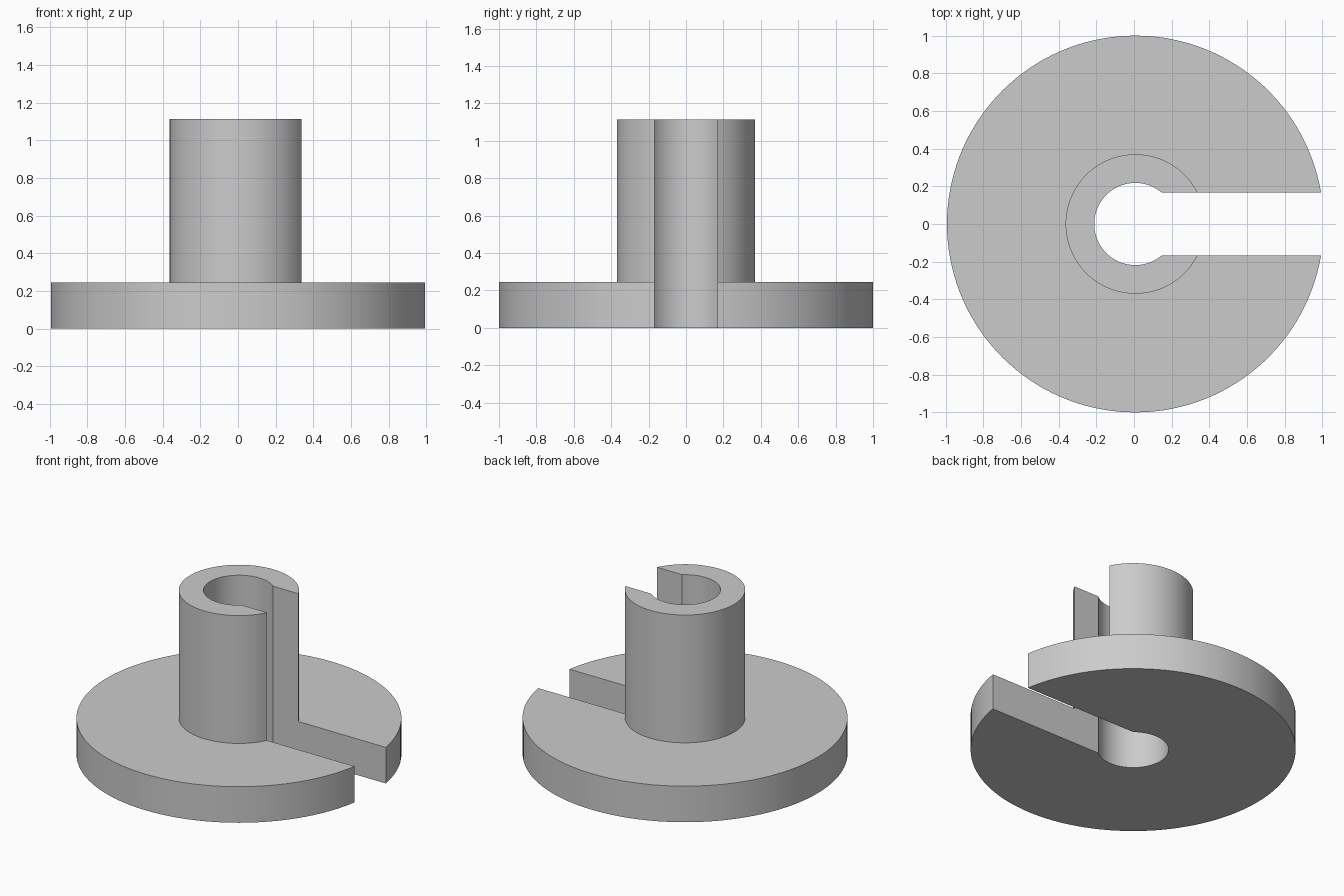
import bpy
import bmesh
from math import asin, cos, sin, pi

cube = bpy.data.objects.get("Cube")
if cube:
    bpy.data.objects.remove(cube, do_unlink=True)

SLOT = 0.168          # half width of the slot
SHIFT = 0.007         # centres the slotted disc on x
STEPS = 128
BORE, SLEEVE, DISC = 0.218, 0.37, 1.0
DISC_TOP, SLEEVE_TOP = 0.245, 1.113

# Plain grey material
grey = bpy.data.materials.new("grey")
grey.use_nodes = True
colour = (0.6, 0.6, 0.6, 1)
grey.diffuse_color = colour
grey.node_tree.nodes["Principled BSDF"].inputs["Base Color"].default_value = colour

# Section of flange and sleeve, swept round from one slot wall to the other
profile = [(BORE, 0), (DISC, 0), (DISC, DISC_TOP),
           (SLEEVE, DISC_TOP), (SLEEVE, SLEEVE_TOP), (BORE, SLEEVE_TOP)]
bm = bmesh.new()


def open_ring(r, z):
    """Arc of vertices that stops at the parallel slot walls."""
    start = asin(SLOT / r)
    span = 2 * pi - 2 * start
    angles = [start + span * i / STEPS for i in range(STEPS + 1)]
    return [bm.verts.new((r * cos(a) + SHIFT, r * sin(a), z)) for a in angles]


rings = [open_ring(r, z) for r, z in profile]
for a, b in zip(rings, rings[1:] + rings[:1]):
    for i in range(STEPS):
        bm.faces.new((a[i], a[i + 1], b[i + 1], b[i]))

# Slot walls
for end in (0, -1):
    bm.faces.new([ring[end] for ring in rings])
bmesh.ops.recalc_face_normals(bm, faces=bm.faces[:])

mesh = bpy.data.meshes.new("slotted_flanged_sleeve")
bm.to_mesh(mesh)
bm.free()
mesh.materials.append(grey)
body = bpy.data.objects.new("slotted_flanged_sleeve", mesh)
bpy.context.collection.objects.link(body)

# Smooth round walls with crisp edges
bpy.ops.object.select_all(action="DESELECT")
body.select_set(True)
bpy.context.view_layer.objects.active = body
bpy.ops.object.shade_smooth_by_angle(angle=pi / 6)
